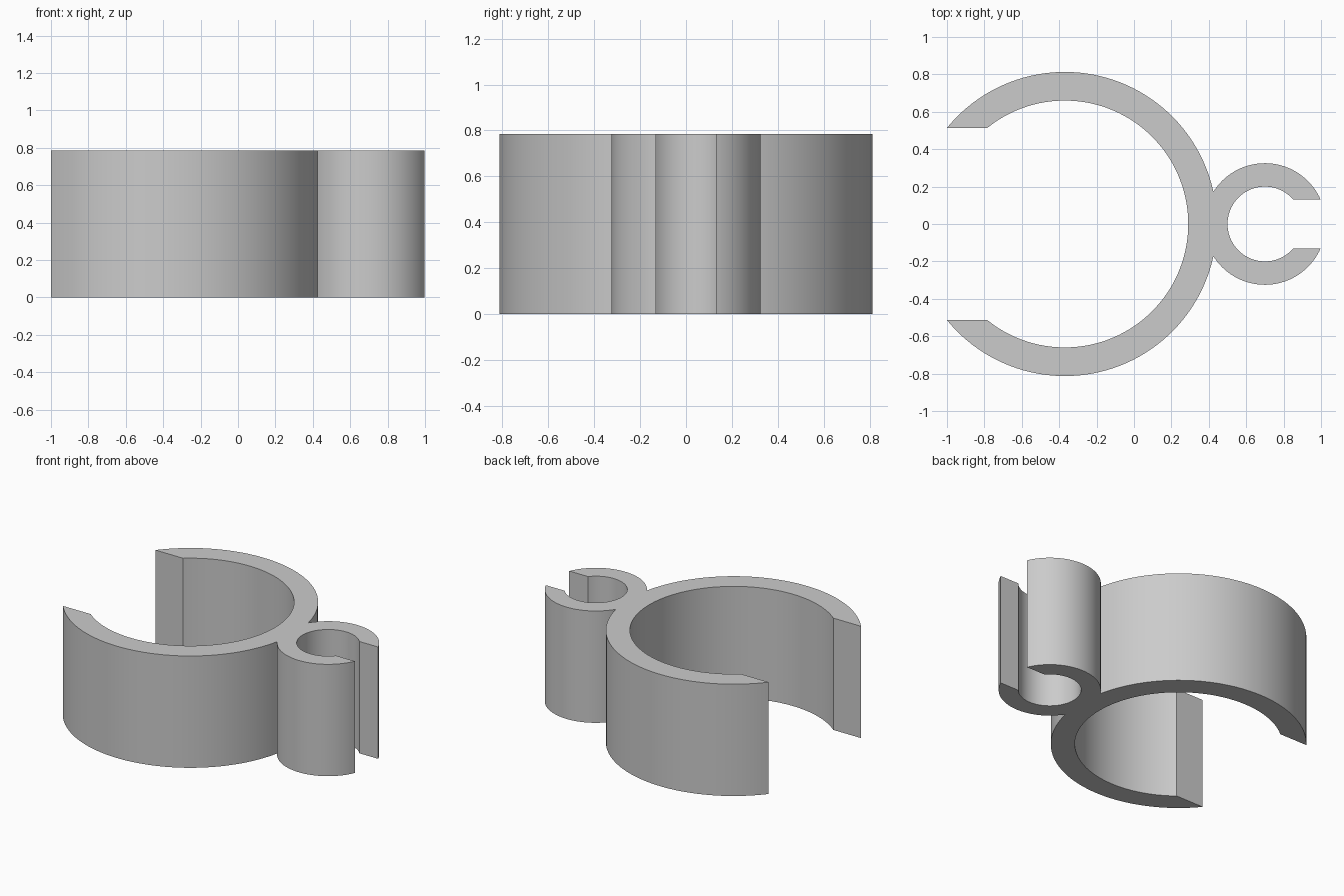
import bpy
import bmesh
from math import asin, acos, cos, sin, pi

default = bpy.data.objects.get("Cube")
if default:
    bpy.data.objects.remove(default)

HEIGHT = 0.785
BIG_X, BIG_OUT, BIG_IN, BIG_GAP = -0.37, 0.813, 0.66, 0.513
SMALL_X, SMALL_OUT, SMALL_IN, SMALL_GAP = 0.70, 0.325, 0.20, 0.13

grey = bpy.data.materials.new("plain grey")
grey.use_nodes = True
colour = (0.6, 0.6, 0.6, 1)
grey.diffuse_color = colour
grey.node_tree.nodes["Principled BSDF"].inputs["Base Color"].default_value = colour


def arc(cx, radius, start, end, steps):
    """Points along an arc centred on the x axis."""
    angles = [start + (end - start) * i / steps for i in range(steps + 1)]
    return [(cx + radius * cos(a), radius * sin(a)) for a in angles]


# Angles where the two outer circles meet
gap = SMALL_X - BIG_X
big_join = acos((gap**2 + BIG_OUT**2 - SMALL_OUT**2) / (2 * gap * BIG_OUT))
small_join = pi - asin(BIG_OUT * sin(big_join) / SMALL_OUT)

# Angles of the flat jaw ends
big_end = pi - asin(BIG_GAP / BIG_OUT)
big_inner_end = pi - asin(BIG_GAP / BIG_IN)
small_end = asin(SMALL_GAP / SMALL_OUT)
small_inner_end = asin(SMALL_GAP / SMALL_IN)

# Half outline of each ring; the inner arcs run all the way round
outer = arc(BIG_X, BIG_OUT, big_end, big_join, 48)
outer += arc(SMALL_X, SMALL_OUT, small_join, small_end, 36)[1:]
small_bore = arc(SMALL_X, SMALL_IN, small_inner_end, 2 * pi - small_inner_end, 64)
big_bore = arc(BIG_X, BIG_IN, -big_inner_end, big_inner_end, 96)
lower = [(x, -y) for x, y in reversed(outer)]
outline = outer + small_bore + lower + big_bore

# Double clip: one outline extruded upward
bm = bmesh.new()
base = bm.faces.new([bm.verts.new((x, y, 0)) for x, y in outline])
top = bmesh.ops.extrude_face_region(bm, geom=[base], use_keep_orig=True)["geom"]
bmesh.ops.translate(bm, vec=(0, 0, HEIGHT),
                    verts=[v for v in top if isinstance(v, bmesh.types.BMVert)])
bmesh.ops.recalc_face_normals(bm, faces=bm.faces)
mesh = bpy.data.meshes.new("double_clip")
bm.to_mesh(mesh)
bm.free()
mesh.materials.append(grey)
clip = bpy.data.objects.new("double_clip", mesh)
bpy.context.collection.objects.link(clip)

bpy.ops.object.select_all(action="DESELECT")
clip.select_set(True)
bpy.context.view_layer.objects.active = clip
bpy.ops.object.shade_smooth_by_angle(angle=pi / 6)
